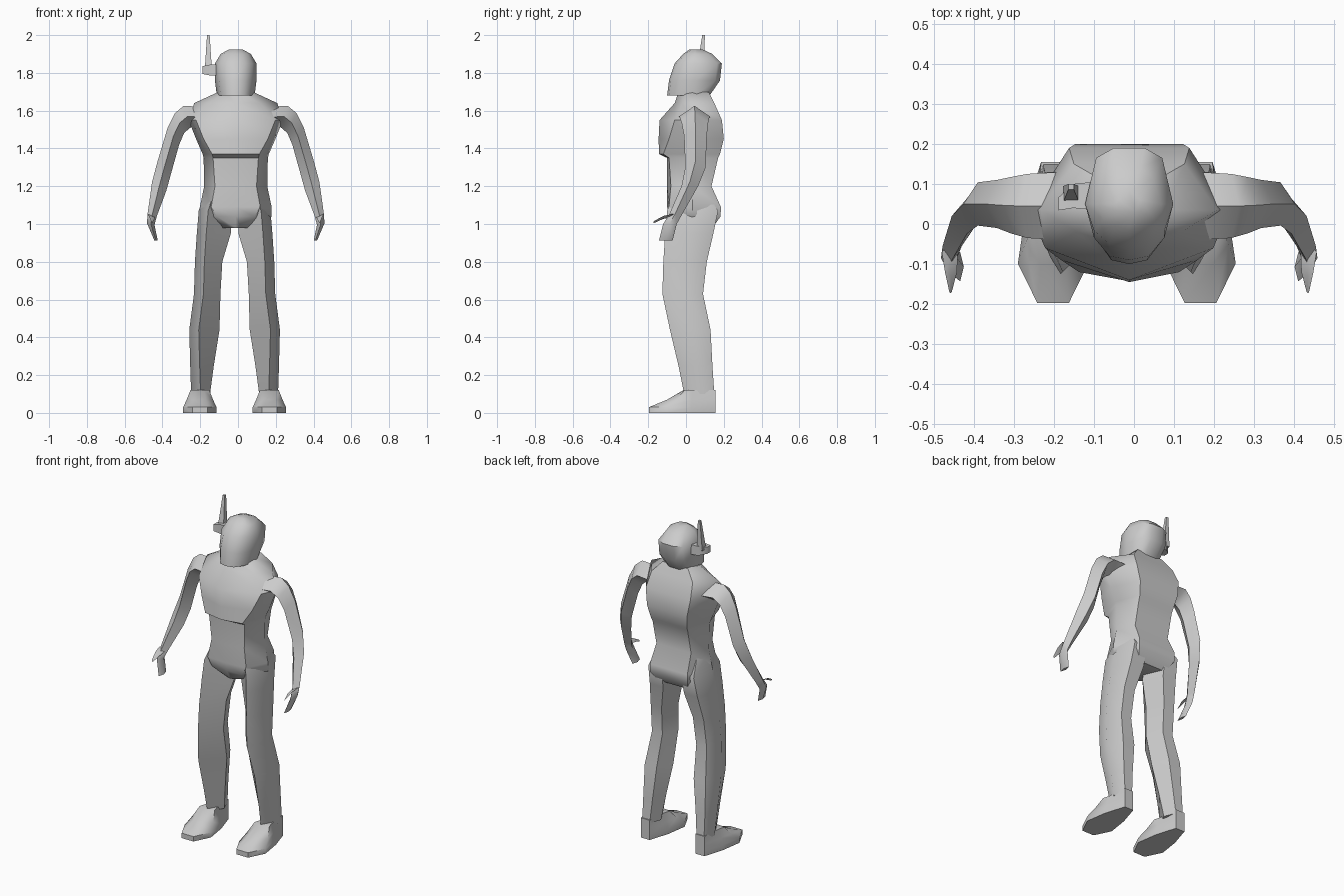
import bpy
import bmesh
import math

default_cube = bpy.data.objects.get("Cube")
if default_cube:
    bpy.data.objects.remove(default_cube, do_unlink=True)

BODY_CENTRE = -0.012
LEG_CENTRE = -0.018

# One plain grey for the whole figure
grey = bpy.data.materials.new("plain_grey")
grey.use_nodes = True
colour = (0.6, 0.6, 0.6, 1)
grey.diffuse_color = colour
grey.node_tree.nodes["Principled BSDF"].inputs["Base Color"].default_value = colour


def loft(name, ring_rule, sections, mirrored=False, centre=BODY_CENTRE):
    """Skin the rings that a rule makes from each section, and cap both ends."""
    mesh = bpy.data.meshes.new(name)
    bm = bmesh.new()
    loops = [[bm.verts.new(point) for point in ring_rule(*section)]
             for section in sections]
    count = len(loops[0])
    for low, high in zip(loops, loops[1:]):
        for i in range(count):
            j = (i + 1) % count
            bm.faces.new((low[i], low[j], high[j], high[i]))
    bm.faces.new(loops[0][::-1])
    bm.faces.new(loops[-1])
    bmesh.ops.recalc_face_normals(bm, faces=bm.faces[:])
    bm.to_mesh(mesh)
    bm.free()
    mesh.materials.append(grey)
    obj = bpy.data.objects.new(name, mesh)
    bpy.context.collection.objects.link(obj)
    obj.location.x = centre
    if mirrored:
        mirror = obj.modifiers.new("mirror", 'MIRROR')
        mirror.use_mirror_merge = False
    bpy.ops.object.select_all(action='DESELECT')
    obj.select_set(True)
    bpy.context.view_layer.objects.active = obj
    bpy.ops.object.shade_smooth_by_angle(angle=math.radians(48))
    return obj


def symmetric_ring(half, z):
    """Close a front-to-back half outline by reflecting it across the middle."""
    other = [(-x, y) for x, y in half[-2:0:-1]]
    return [(x, y, z) for x, y in half + other]


def torso_ring(z, front, corner_x, corner_y, width, back):
    back_width = 0.05 + width * 0.4
    half = [(0, front), (corner_x, corner_y), (width, 0.035),
            (back_width, back), (0, back)]
    return symmetric_ring(half, z)


def head_ring(z, front, width, back):
    middle = 0.05
    half = [(0, front), (width * 0.45, front + 0.01),
            (width * 0.8, front * 0.6 + middle * 0.4), (width, middle),
            (width * 0.75, back - 0.025), (width * 0.35, back), (0, back)]
    return symmetric_ring(half, z)


def leg_ring(z, inner, outer, front, back):
    span = outer - inner
    side = (front + back) / 2 + 0.01
    return [(outer - 0.05, front, z), (outer, side, z),
            (outer - span * 0.22, back, z), (inner + span * 0.28, back, z),
            (inner, side, z)]


def foot_ring(z, toe, half_width):
    middle = 0.184
    half = [(half_width * 0.45, toe), (half_width, toe / 2),
            (half_width * 0.78, 0.03), (0.03, 0.155)]
    right = [(middle + x, y, z) for x, y in half]
    left = [(middle - x, y, z) for x, y in reversed(half)]
    return right + left


def arm_ring(x, y, z, thick, deep):
    """Diamond section, sloping more towards the shoulder."""
    tilt = max(0, (z - 0.95) * 0.09)
    return [(x + thick, y, z + tilt), (x, y + deep, z),
            (x - thick, y, z - tilt), (x, y - deep, z)]


def pod_ring(x, y, half_depth, half_height):
    corners = [(-1, -1), (1, -1), (1, 1), (-1, 1)]
    return [(x, y + a * half_depth, 1.815 + b * half_height) for a, b in corners]


def aerial_ring(z, y, half_size):
    corners = [(-1, -1), (1, -1), (1, 1), (-1, 1)]
    return [(-0.145 + a * half_size, y + b * half_size, z) for a, b in corners]


# Torso: neck, shoulders, wedge-shaped overhanging chest, waist, hips, crotch
loft("torso", torso_ring, [
    (1.7, -0.04, 0.06, -0.01, 0.09, 0.12),
    (1.64, -0.06, 0.13, -0.02, 0.22, 0.15),
    (1.55, -0.14, 0.21, -0.06, 0.25, 0.19),
    (1.45, -0.145, 0.17, -0.09, 0.21, 0.2),
    (1.37, -0.143, 0.125, -0.12, 0.175, 0.18),
    (1.35, -0.1, 0.12, -0.09, 0.17, 0.17),
    (1.2, -0.1, 0.11, -0.08, 0.167, 0.135),
    (1.09, -0.1, 0.13, -0.09, 0.19, 0.185),
    (1.04, -0.09, 0.1, -0.09, 0.19, 0.183),
    (0.98, -0.06, 0.03, -0.05, 0.12, 0.14),
])

# Head: smooth face with a faceted back
loft("head", head_ring, [
    (1.68, -0.1, 0.1, 0.125),
    (1.76, -0.09, 0.11, 0.18),
    (1.85, -0.06, 0.11, 0.19),
    (1.9, -0.015, 0.08, 0.14),
    (1.925, 0.02, 0.035, 0.085),
])

# Legs: sharp front ridge and a flat back, buried in the hips at the top
loft("legs", leg_ring, [
    (1.18, 0.03, 0.155, -0.06, 0.1),
    (1.07, 0.02, 0.19, -0.1, 0.17),
    (0.95, 0.02, 0.2, -0.11, 0.145),
    (0.8, 0.065, 0.21, -0.12, 0.11),
    (0.63, 0.075, 0.215, -0.125, 0.09),
    (0.44, 0.08, 0.24, -0.085, 0.13),
    (0.25, 0.11, 0.235, -0.04, 0.14),
    (0.1, 0.13, 0.23, -0.01, 0.15),
], mirrored=True, centre=LEG_CENTRE)

# Feet: wide angular sole, instep, then the ankle
loft("feet", foot_ring, [
    (0, -0.197, 0.088),
    (0.03, -0.197, 0.088),
    (0.07, -0.1, 0.07),
    (0.12, -0.015, 0.05),
], mirrored=True, centre=LEG_CENTRE)

# Arms: sloping shoulder, bent elbow, flat tapering hand
loft("arms", arm_ring, [
    (0.17, 0.045, 1.565, 0.01, 0.085),
    (0.255, 0.045, 1.57, 0.02, 0.08),
    (0.297, 0.047, 1.535, 0.024, 0.07),
    (0.33, 0.05, 1.465, 0.03, 0.06),
    (0.378, 0.05, 1.3, 0.036, 0.054),
    (0.405, 0.02, 1.2, 0.038, 0.044),
    (0.442, -0.055, 1.05, 0.024, 0.034),
    (0.45, -0.085, 1, 0.02, 0.036),
    (0.422, -0.107, 0.913, 0.009, 0.036),
], mirrored=True)

# Thumbs point forward from the wrist
loft("thumbs", arm_ring, [
    (0.448, -0.07, 1.045, 0.02, 0.02),
    (0.445, -0.12, 1.035, 0.015, 0.01),
    (0.446, -0.17, 1.01, 0.003, 0.003),
], mirrored=True)

# Ear pod and aerial on the right of the head only
loft("ear_pod", pod_ring, [
    (-0.09, 0.07, 0.035, 0.03),
    (-0.14, 0.07, 0.03, 0.028),
    (-0.177, 0.05, 0.016, 0.02),
])
loft("aerial", aerial_ring, [
    (1.82, 0.075, 0.02),
    (1.86, 0.08, 0.016),
    (2, 0.093, 0.007),
])
